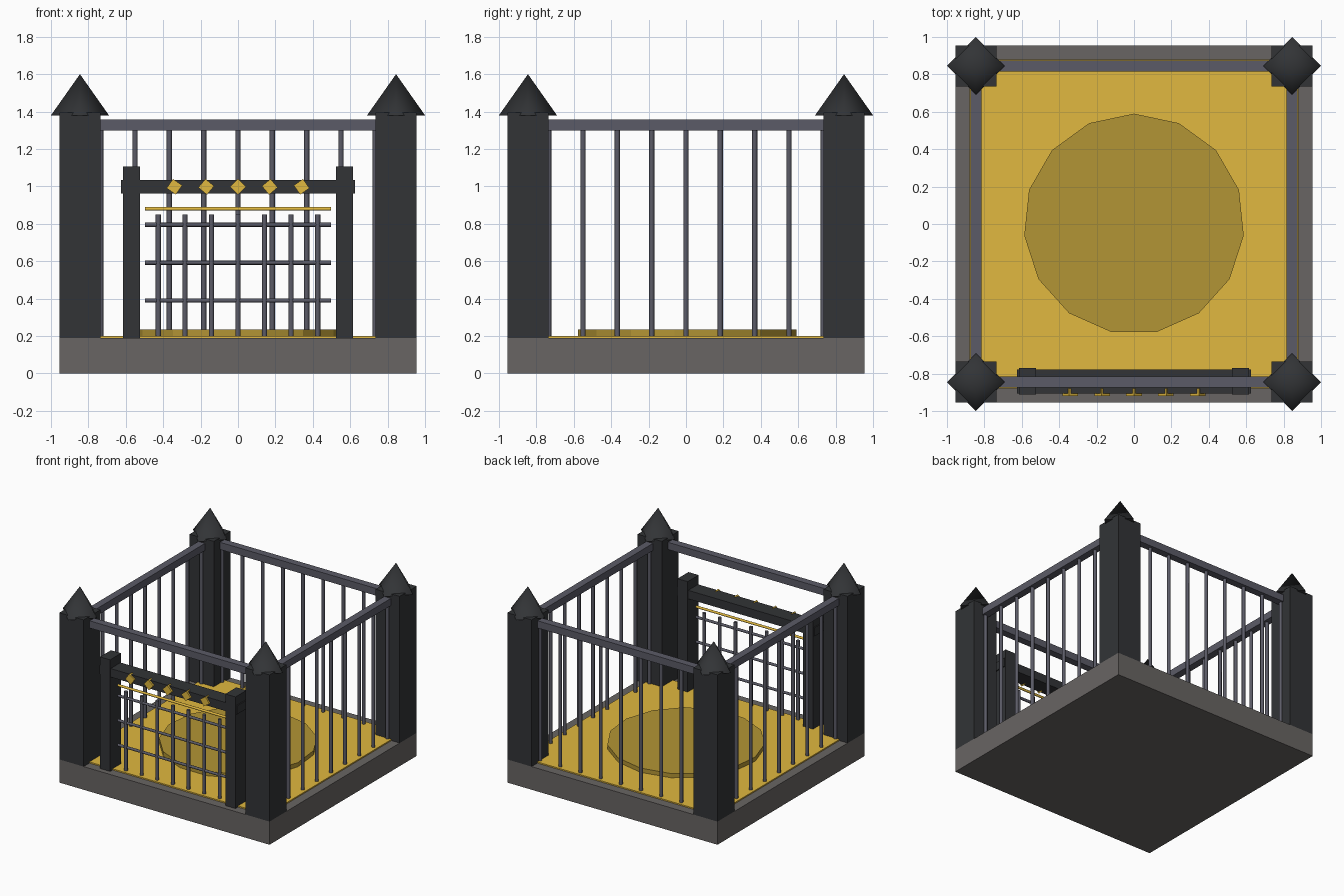
import bpy, bmesh
from math import radians, pi
from mathutils import Matrix

if "Cube" in bpy.data.objects:
    bpy.data.objects.remove(bpy.data.objects["Cube"])


def material(name, rgb):
    m = bpy.data.materials.new(name)
    m.diffuse_color = (*rgb, 1)
    m.use_nodes = True
    m.node_tree.nodes["Principled BSDF"].inputs["Base Color"].default_value = m.diffuse_color
    return m


STONE = material("stone", (0.14, 0.13, 0.125))
DARK = material("dark_iron", (0.032, 0.034, 0.037))
METAL = material("steel", (0.105, 0.105, 0.135))
GOLD = material("gold", (0.75, 0.48, 0.05))
OLD_GOLD = material("old_gold", (0.45, 0.3, 0.035))


def finish(bm, name, mat, smooth=False):
    me = bpy.data.meshes.new(name)
    # smooth sides, flat end caps
    for f in bm.faces:
        f.smooth = smooth and len(f.verts) <= 4 and abs(f.normal.z) < 0.9
    bm.to_mesh(me)
    bm.free()
    me.materials.append(mat)
    ob = bpy.data.objects.new(name, me)
    bpy.context.collection.objects.link(ob)
    return ob


def box(name, x, y, z, mat):
    """Box from (min, max) pairs."""
    bm = bmesh.new()
    bmesh.ops.create_cube(bm, size=1)
    for v in bm.verts:
        v.co = [(a + b) / 2 + c * (b - a) for c, (a, b) in zip(v.co, (x, y, z))]
    return finish(bm, name, mat)


def cone(name, loc, r1, r2, z0, z1, sides, mat, smooth=False):
    bm = bmesh.new()
    bmesh.ops.create_cone(bm, cap_ends=True, segments=sides, radius1=r1, radius2=r2,
                          depth=z1 - z0, matrix=Matrix.Translation((0, 0, (z0 + z1) / 2)))
    bmesh.ops.remove_doubles(bm, verts=bm.verts, dist=1e-5)
    bm.normal_update()
    ob = finish(bm, name, mat, smooth)
    ob.location = (loc[0], loc[1], 0)
    return ob


def crossbar(name, y, z, half, r, mat):
    ob = cone(name, (0, 0), r, r, -half, half, 8, mat, True)
    ob.rotation_euler = (0, pi / 2, 0)
    ob.location = (0, y, z)


C = 0.845   # fence line

# base, floor and round dais
box("base", (-0.955, 0.955), (-0.955, 0.955), (0, 0.19), STONE)
box("floor", (-0.88, 0.88), (-0.88, 0.88), (0.18, 0.2), GOLD)
cone("dais", (0, 0), 0.59, 0.59, 0.195, 0.235, 15, OLD_GOLD)

# corner posts with pointed caps
for sx in (-1, 1):
    for sy in (-1, 1):
        x, y = sx * C, sy * C
        box("corner_post", (x - .11, x + .11), (y - .11, y + .11), (0.19, 1.395), DARK)
        cone("post_cap", (x, y), 0.155, 0, 1.38, 1.6, 4, DARK, True)

# top rails on four sides
for s in (-1, 1):
    a, b = s * C - 0.03, s * C + 0.03
    box("rail_x", (-0.74, 0.74), (a, b), (1.298, 1.357), METAL)
    box("rail_y", (a, b), (-0.74, 0.74), (1.298, 1.357), METAL)

# fence bars on the back and both sides
for i in range(-4, 5):
    t = i * 0.1835
    for loc in ((t, C), (-C, t), (C, t)):
        cone("fence_bar", loc, 0.014, 0.014, 0.19, 1.31, 8, METAL, True)

# gate frame
for s in (-1, 1):
    box("gate_post", (s * 0.57 - 0.046, s * 0.57 + 0.046), (-0.912, -0.77), (0, 1.107), DARK)
box("gate_beam", (-0.625, 0.625), (-0.905, -0.777), (0.963, 1.033), DARK)

# gate lattice
for i in range(-3, 4):
    cone("gate_bar", (i * 0.142, -C), 0.014, 0.014, 0.19, 0.85, 8, METAL, True)
for z in (0.39, 0.592, 0.795):
    crossbar("gate_crossbar", -C, z, 0.497, 0.011, METAL)
crossbar("gate_gold_bar", -C, 0.88, 0.497, 0.01, GOLD)

# gold studs, each turned a little further
for i in range(-2, 3):
    stud = box("gate_stud", (-.03, .03), (-.02, .02), (-.03, .03), GOLD)
    stud.location = (i * 0.17, -0.899, 0.998)
    stud.rotation_euler = (0, radians(45 + 5 * i), 0)
